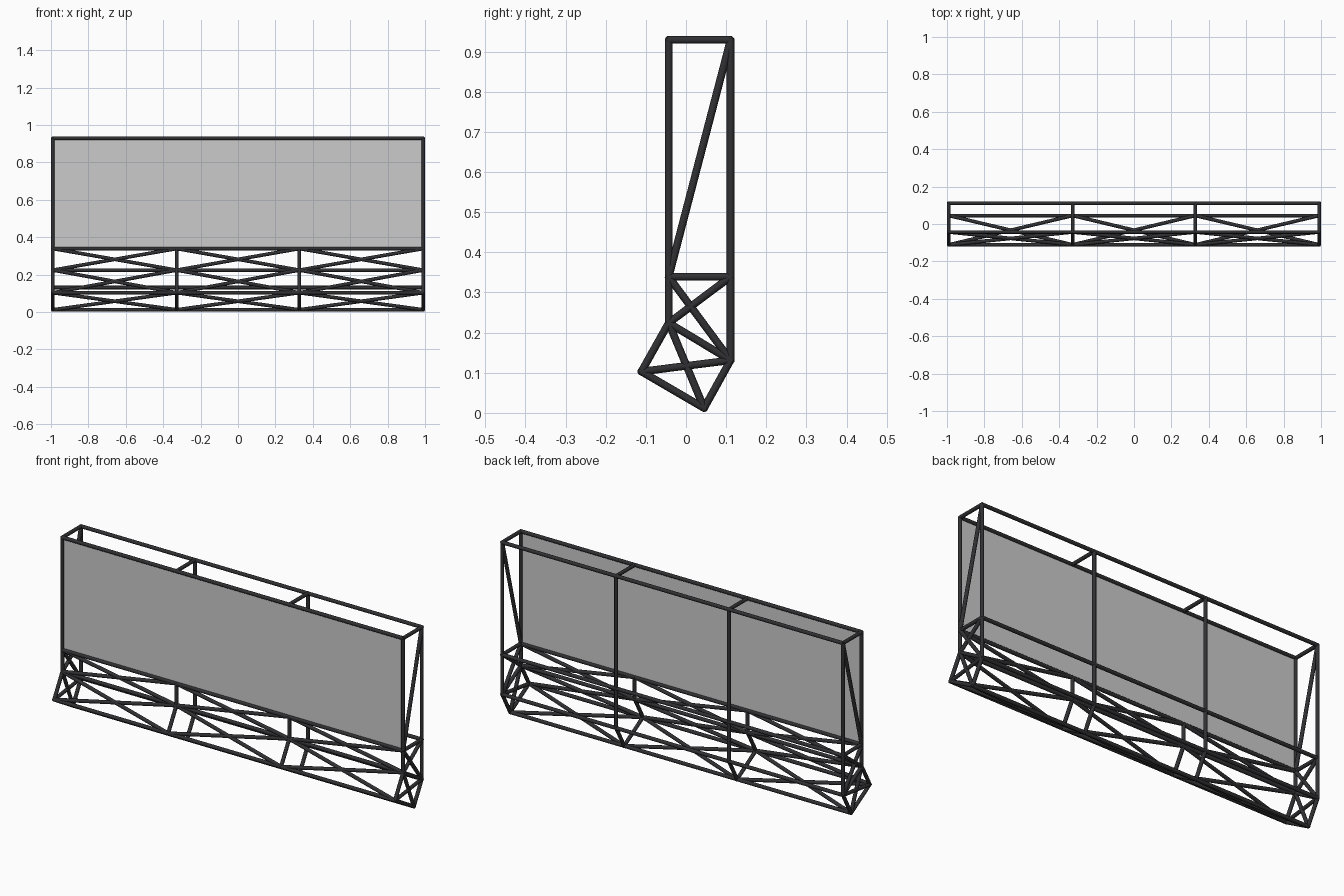
import bpy, bmesh
from mathutils import Vector, Matrix

if "Cube" in bpy.data.objects:
    bpy.data.objects.remove(bpy.data.objects["Cube"])

R = 0.0095
X_END, X_MID = 0.99, 0.328
BAYS = [-X_END, -X_MID, X_MID, X_END]

# named nodes of the side profile (y, z)
P = {
    'A': (-0.043, 0.929), 'B': (0.111, 0.929), 'C': (0.111, 0.131), 'D': (0.045, 0.012),
    'E': (-0.111, 0.103), 'F': (-0.043, 0.224), 'G': (-0.043, 0.339), 'H': (0.111, 0.339),
}

steel = bpy.data.materials.new("dark_steel")
steel.diffuse_color = (0.03, 0.03, 0.033, 1)
steel.use_nodes = True
steel.node_tree.nodes["Principled BSDF"].inputs["Base Color"].default_value = steel.diffuse_color


def node(key, x):
    return Vector((x, *P[key]))


def make_bars(name, bars):
    """One object holding a round tube for each (start, end) pair."""
    bm = bmesh.new()
    for a, b in bars:
        d = b - a
        m = Matrix.Translation((a + b) / 2) @ d.to_track_quat('Z', 'Y').to_matrix().to_4x4()
        bmesh.ops.create_cone(bm, cap_ends=True, segments=12, radius1=R, radius2=R,
                              depth=d.length + R * 0.8, matrix=m)
    for f in bm.faces:
        f.smooth = len(f.verts) == 4
    for e in bm.edges:
        e.smooth = all(len(f.verts) == 4 for f in e.link_faces)
    me = bpy.data.meshes.new(name)
    bm.to_mesh(me)
    bm.free()
    me.materials.append(steel)
    ob = bpy.data.objects.new(name, me)
    bpy.context.collection.objects.link(ob)
    return ob


# long horizontal rails, one through each profile node
make_bars("long_rails", [(node(k, -X_END), node(k, X_END)) for k in "ABCDEFGH"])

# end frames: outline plus braces
END = "AB BC CD DE EF FG GA GH GB GC FH FC FD EC".split()
for side, x in (("left", -X_END), ("right", X_END)):
    make_bars(side + "_end_frame", [(node(a, x), node(b, x)) for a, b in END])

# inner frames: outline without the post behind the panel
MID = "AB BC CD DE EF FG".split()
for side, x in (("left", -X_MID), ("right", X_MID)):
    make_bars(side + "_inner_frame", [(node(a, x), node(b, x)) for a, b in MID])

# crossed braces in every bay of the lower front faces
for name, (a, b) in (("upper", "GF"), ("middle", "FE"), ("lower", "ED")):
    bars = []
    for x0, x1 in zip(BAYS, BAYS[1:]):
        bars += [(node(a, x0), node(b, x1)), (node(b, x0), node(a, x1))]
    make_bars(name + "_cross_braces", bars)

# flat display panel
me = bpy.data.meshes.new("front_panel")
me.from_pydata([node('G', -X_END), node('G', X_END), node('A', X_END), node('A', -X_END)],
               [], [(0, 1, 2, 3)])
bpy.context.collection.objects.link(bpy.data.objects.new("front_panel", me))
